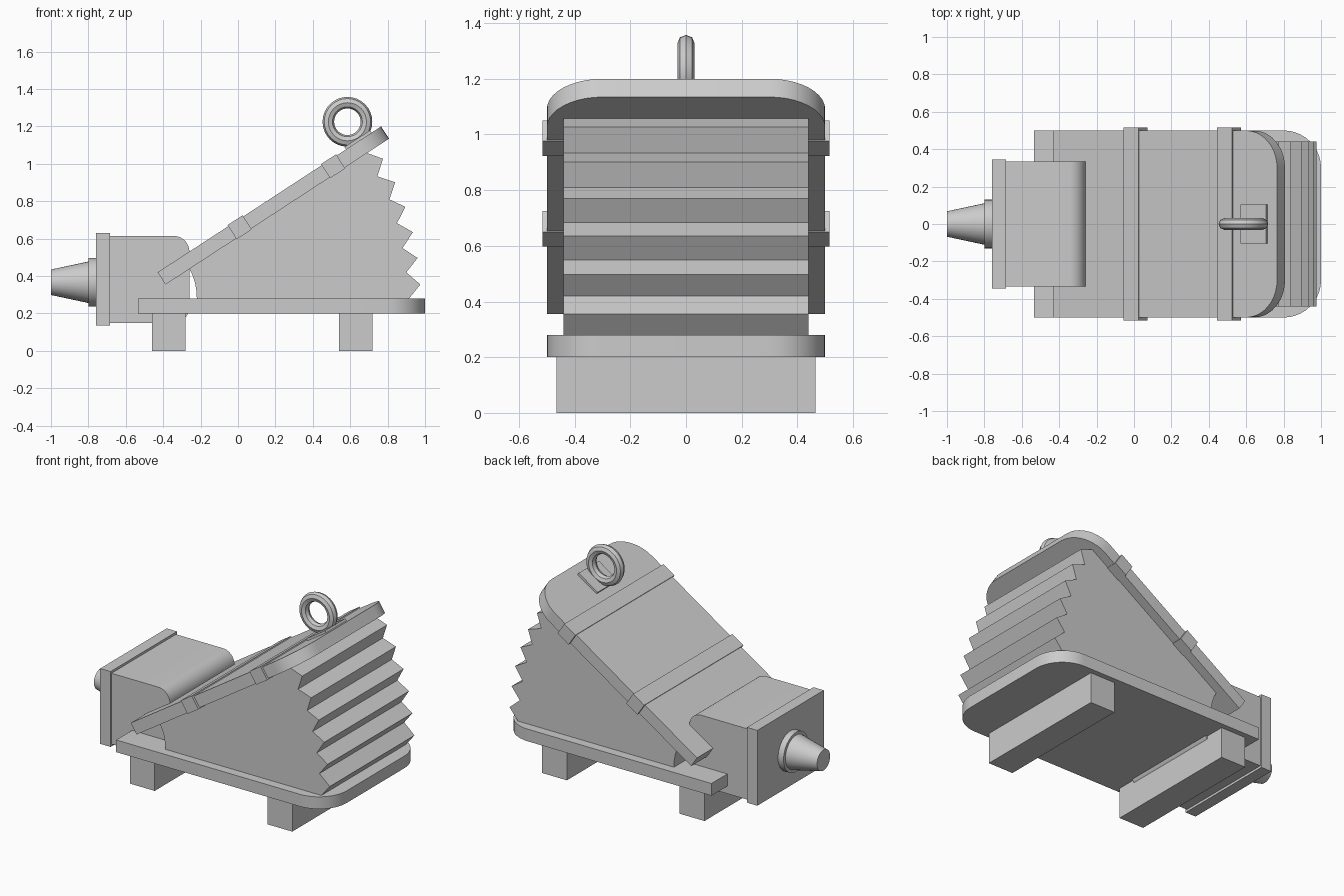
import bpy, bmesh, math
from mathutils import Matrix, Vector

if "Cube" in bpy.data.objects:
    bpy.data.objects.remove(bpy.data.objects["Cube"])

grey = bpy.data.materials.new("grey")
grey.diffuse_color = (0.6, 0.6, 0.6, 1)
grey.use_nodes = True
grey.node_tree.nodes["Principled BSDF"].inputs["Base Color"].default_value = grey.diffuse_color

# Local frame of the sloping top board: x runs up the slope, z is its normal
SLOPE = math.atan2(0.78, 1.195)
TILT = Matrix.Translation((-0.43, 0, 0.42)) @ Matrix.Rotation(-SLOPE, 4, 'Y')


def finish(name, bm, matrix=Matrix()):
    bmesh.ops.transform(bm, matrix=matrix, verts=bm.verts)
    bmesh.ops.recalc_face_normals(bm, faces=bm.faces)
    me = bpy.data.meshes.new(name)
    bm.to_mesh(me)
    bm.free()
    me.materials.append(grey)
    me.shade_smooth()
    me.set_sharp_from_angle(angle=math.radians(32))
    ob = bpy.data.objects.new(name, me)
    bpy.context.collection.objects.link(ob)
    return ob


def prism(name, start, end, matrix=Matrix()):
    """Solid between one outline and its shifted copy."""
    bm = bmesh.new()
    a = [bm.verts.new(p) for p in start]
    b = [bm.verts.new(p) for p in end]
    bm.faces.new(a)
    bm.faces.new(b[::-1])
    for i in range(len(a)):
        j = (i + 1) % len(a)
        bm.faces.new((a[i], b[i], b[j], a[j]))
    return finish(name, bm, matrix)


def side_prism(name, pts, half):
    return prism(name, [(x, -half, z) for x, z in pts], [(x, half, z) for x, z in pts])


def box(name, x0, x1, half, z0, z1, matrix=Matrix()):
    pts = [(x0, z0), (x1, z0), (x1, z1), (x0, z1)]
    return prism(name, [(x, -half, z) for x, z in pts],
                 [(x, half, z) for x, z in pts], matrix)


def round_end(x0, x1, v0, v1, r, n=10):
    """Rectangle outline with both corners at the x1 end rounded."""
    pts = [(x0, v1), (x0, v0)]
    for cv, first in ((v0 + r, -90), (v1 - r, 0)):
        for i in range(n + 1):
            t = math.radians(first + 90 * i / n)
            pts.append((x1 - r + r * math.cos(t), cv + r * math.sin(t)))
    return pts


def board(name, x0, x1, z0, z1, matrix=Matrix()):
    pts = round_end(x0, x1, -0.5, 0.5, 0.2)
    return prism(name, [(x, y, z0) for x, y in pts], [(x, y, z1) for x, y in pts], matrix)


def cone(name, x0, r0, x1, r1, z):
    bm = bmesh.new()
    bmesh.ops.create_cone(bm, cap_ends=True, segments=32, radius1=r0, radius2=r1, depth=x1 - x0)
    m = Matrix.Translation(((x0 + x1) / 2, 0, z)) @ Matrix.Rotation(math.pi / 2, 4, 'Y')
    return finish(name, bm, m)


# Base board and feet
board("base_board", -0.535, 1.0, 0.2, 0.28)
for name, x in (("rear_foot", -0.46), ("front_foot", 0.54)):
    box(name, x, x + 0.18, 0.465, 0, 0.2)

# Sloping top board with two straps
board("top_board", 0, 1.427, -0.078, 0, TILT)
for name, u in (("lower_strap", 0.499), ("upper_strap", 1.096)):
    box(name, u - 0.048, u + 0.048, 0.515, -0.083, 0.007, TILT)

# Pleated bellows: zigzag back, curved inner end
pleats = [(0.91, 0.275), (0.975, 0.355), (0.90, 0.42), (0.96, 0.497), (0.88, 0.55),
          (0.935, 0.635), (0.85, 0.683), (0.895, 0.77), (0.81, 0.81), (0.84, 0.902),
          (0.745, 0.933), (0.775, 1.027), (0.69, 1.058)]
inner = [(-0.262, 0.442), (-0.243, 0.405), (-0.23, 0.365), (-0.222, 0.32), (-0.22, 0.275)]
side_prism("bellows", pleats + inner, 0.44)

# Valve box with flange and nozzle
side_prism("valve_box", round_end(-0.69, -0.26, 0.15, 0.615, 0.085), 0.335)
box("valve_flange", -0.76, -0.685, 0.345, 0.135, 0.63)
cone("nozzle_collar", -0.80, 0.13, -0.755, 0.13, 0.367)
cone("nozzle", -1.0, 0.068, -0.79, 0.113, 0.367)

# Lifting ring on a small plate
box("ring_plate", 1.203, 1.367, 0.105, -0.01, 0.015, TILT)
bpy.ops.mesh.primitive_torus_add(major_segments=32, minor_segments=8,
                                 major_radius=0.102, minor_radius=0.031,
                                 location=(0.585, 0, 1.225), rotation=(math.pi / 2, 0, 0))
ring = bpy.context.object
ring.name = "lifting_ring"
ring.data.materials.append(grey)
ring.data.shade_smooth()
ring.data.set_sharp_from_angle(angle=math.radians(32))
